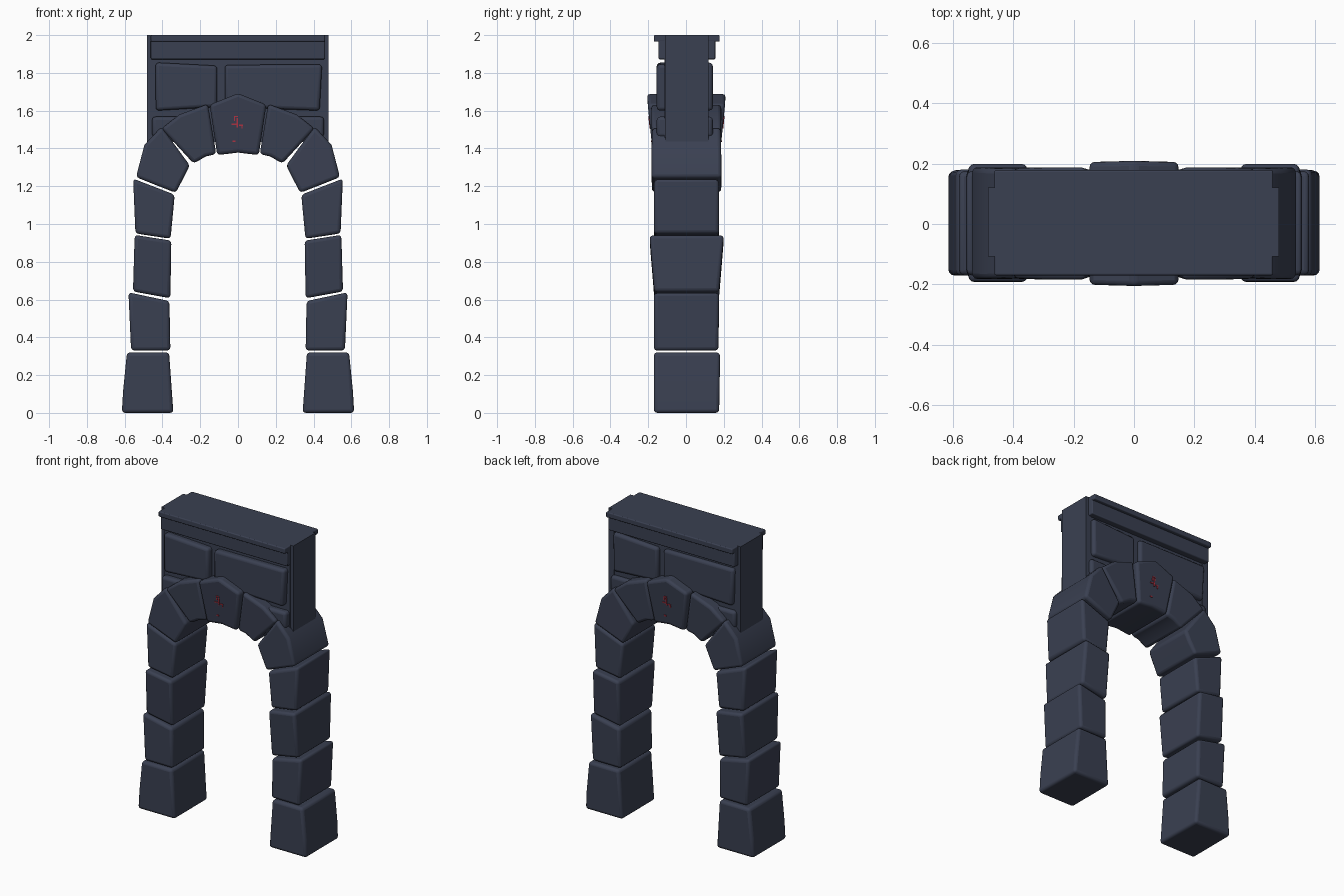
import bpy, bmesh

if "Cube" in bpy.data.objects:
    bpy.data.objects.remove(bpy.data.objects["Cube"])


def material(name, rgb):
    m = bpy.data.materials.new(name)
    m.diffuse_color = (*rgb, 1)
    m.use_nodes = True
    m.node_tree.nodes["Principled BSDF"].inputs["Base Color"].default_value = m.diffuse_color
    return m


STONE = material("slate stone", (0.042, 0.051, 0.083))
RED = material("red paint", (0.45, 0.035, 0.06))


def block(name, pts, mat=STONE, bevel=0.018, sx=1, sy=1):
    """Solid from an outline of (x, z, front y, back y) points, with softened edges."""
    bm = bmesh.new()
    front = [bm.verts.new((sx * p[0], sy * p[2], p[1])) for p in pts]
    back = [bm.verts.new((sx * p[0], sy * p[3], p[1])) for p in pts]
    bm.faces.new(front)
    bm.faces.new(back[::-1])
    n = len(pts)
    for i in range(n):
        j = (i + 1) % n
        bm.faces.new((front[i], back[i], back[j], front[j]))
    bmesh.ops.recalc_face_normals(bm, faces=bm.faces)
    me = bpy.data.meshes.new(name)
    bm.to_mesh(me)
    bm.free()
    me.materials.append(mat)
    ob = bpy.data.objects.new(name, me)
    bpy.context.collection.objects.link(ob)
    if bevel:
        mod = ob.modifiers.new("soft edges", 'BEVEL')
        mod.width = bevel
        mod.segments = 3
        mod.limit_method = 'ANGLE'
        mod.angle_limit = 0.6
        bpy.ops.object.select_all(action='DESELECT')
        ob.select_set(True)
        bpy.context.view_layer.objects.active = ob
        bpy.ops.object.shade_smooth_by_angle(angle=0.7)
    return ob


def box(name, x0, x1, y0, y1, z0, z1, **kw):
    return block(name, [(x0, z0, y0, y1), (x1, z0, y0, y1),
                        (x1, z1, y0, y1), (x0, z1, y0, y1)], **kw)


# Leg and arch stones, right-hand side (mirrored below)
stones = {
    "base_stone": [(.342, 0, -.17, .175), (.615, 0, -.17, .175),
                   (.608, .12, -.17, .178), (.588, .32, -.17, .18), (.365, .32, -.17, .18)],
    "lower_leg_stone": [(.358, .33, -.17, .172), (.566, .33, -.17, .172),
                        (.580, .638, -.17, .175), (.363, .592, -.17, .175)],
    "middle_leg_stone": [(.358, .607, -.168, .175), (.556, .643, -.168, .175),
                         (.547, .942, -.193, .2), (.353, .912, -.193, .2)],
    "upper_leg_stone": [(.357, .922, -.17, .175), (.543, .950, -.17, .175),
                        (.555, 1.24, -.17, .175), (.335, 1.155, -.17, .175)],
    "arch_springer": [(.33, 1.165, -.182, .188), (.54, 1.248, -.182, .188),
                      (.495, 1.42, -.183, .186), (.405, 1.515, -.18, .185),
                      (.255, 1.31, -.172, .178), (.285, 1.25, -.175, .18)],
    "arch_shoulder": [(.235, 1.32, -.17, .175), (.405, 1.505, -.182, .186),
                      (.31, 1.58, -.185, .188), (.16, 1.635, -.185, .188),
                      (.115, 1.37, -.17, .175), (.17, 1.358, -.17, .175)],
}
for side, sx in (("right", 1), ("left", -1)):
    for name, pts in stones.items():
        block(f"{name}_{side}", pts, sx=sx)

# Keystone
block("keystone", [(-.11, 1.365, -.175, .18), (0, 1.378, -.175, .18), (.11, 1.365, -.175, .18),
                   (.15, 1.632, -.203, .207), (0, 1.692, -.206, .21), (-.15, 1.632, -.203, .207)])

# Wall above the arch, cornice and end piers
box("wall_core", -.46, .46, -.115, .115, 1.435, 1.98, bevel=0)
box("cornice_band", -.462, .46, -.145, .155, 1.872, 1.975, bevel=.006)
box("cornice_top", -.462, .46, -.17, .178, 1.965, 2.0, bevel=.006)
for side, x0, x1 in (("left", -.483, -.44), ("right", .44, .48)):
    box(f"end_pier_{side}", x0, x1, -.108, .12, 1.43, 2.0, bevel=0)

# Facing stones of the wall; the back repeats the front turned half round
for face, s, d in (("front", 1, -.155), ("back", -1, -.142)):
    block(f"small_panel_{face}", [(-.435, 1.60, d, 0), (-.11, 1.62, d, 0),
          (-.11, 1.838, d, 0), (-.437, 1.855, d, 0)], sx=s, sy=s)
    block(f"large_panel_{face}", [(-.07, 1.62, d, 0), (.432, 1.60, d, 0),
          (.445, 1.845, d, 0), (-.07, 1.842, d, 0)], sx=s, sy=s)
    for side, sx in (("left", -1), ("right", 1)):
        box(f"lower_panel_{side}_{face}", .2, .455, d, 0, 1.46, 1.568, sx=sx, sy=s)

    # Faint scattered red paint chips on the keystone
    chips = [(-.035, 1.525, .03, .006), (-.022, 1.545, .006, .028), (-.008, 1.512, .007, .05),
             (-.022, 1.567, .022, .006), (.006, 1.52, .02, .006), (.018, 1.505, .006, .02),
             (-.028, 1.434, .016, .008)]
    for i, (x, z, w, h) in enumerate(chips):
        def y_at(zz):
            return -(.175 + .1049 * (zz - 1.365)) - (.0045 if s < 0 else 0)
        a, b = y_at(z), y_at(z + h)
        block(f"paint_chip_{face}_{i}", [(x, z, a - .003, a + .002), (x + w, z, a - .003, a + .002),
              (x + w, z + h, b - .003, b + .002), (x, z + h, b - .003, b + .002)],
              mat=RED, bevel=0, sx=s, sy=s)
